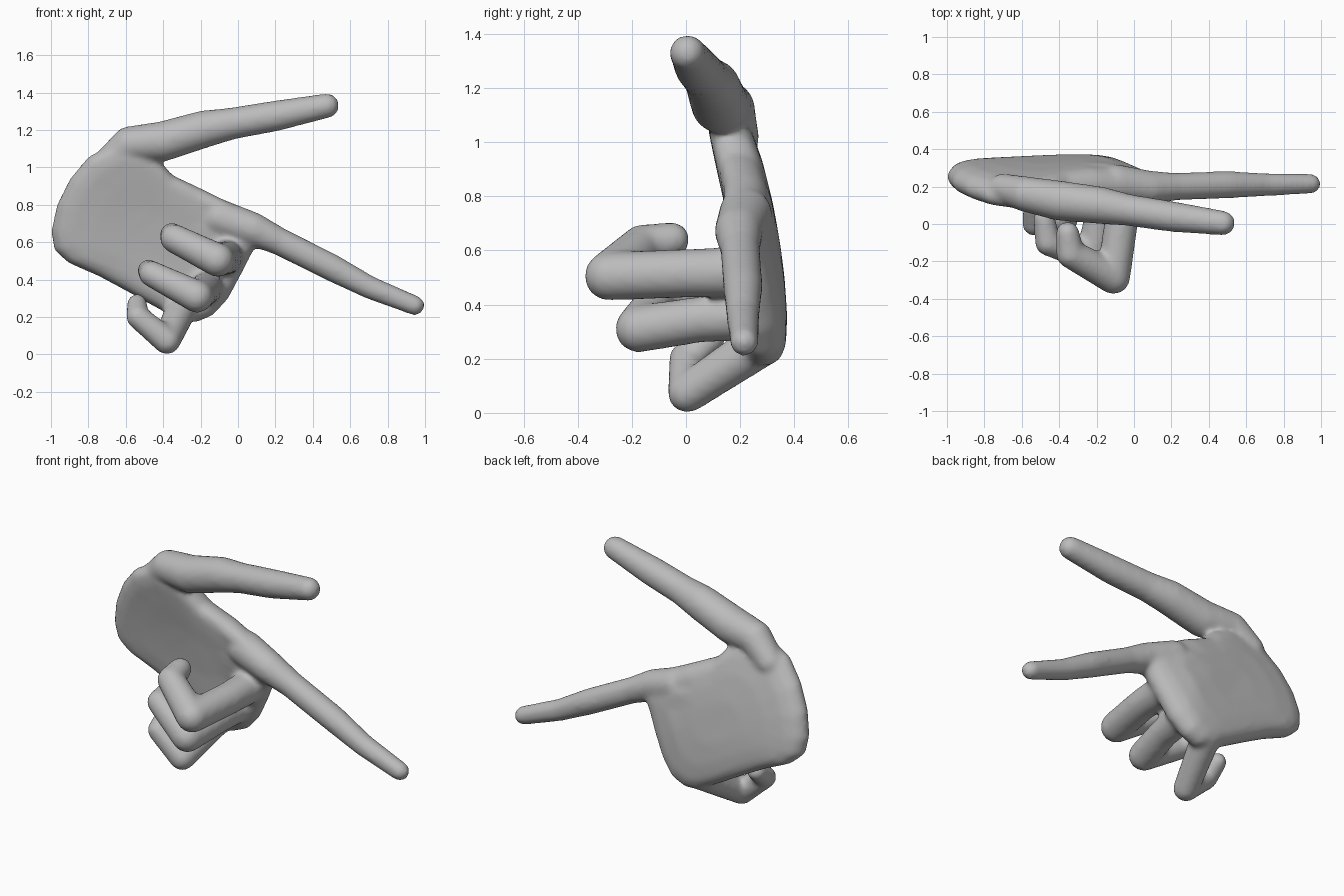
import bpy, bmesh
from mathutils import Vector, Matrix

cube = bpy.data.objects.get("Cube")
if cube:
    bpy.data.objects.remove(cube)

grey = bpy.data.materials.new("plain grey")
grey.use_nodes = True
COLOUR = (0.5, 0.5, 0.5, 1)
grey.diffuse_color = COLOUR
grey.node_tree.nodes["Principled BSDF"].inputs["Base Color"].default_value = COLOUR


def make_object(name, bm):
    bmesh.ops.recalc_face_normals(bm, faces=bm.faces)
    mesh = bpy.data.meshes.new(name)
    bm.to_mesh(mesh)
    bm.free()
    mesh.materials.append(grey)
    obj = bpy.data.objects.new(name, mesh)
    bpy.context.collection.objects.link(obj)
    return obj


def finger(name, joints):
    """Chain of tapered bones with round joints; each joint is x, y, z, radius."""
    bm = bmesh.new()
    for x, y, z, r in joints:
        bmesh.ops.create_uvsphere(bm, u_segments=32, v_segments=20, radius=r,
                                  matrix=Matrix.Translation((x, y, z)))
    for a, b in zip(joints, joints[1:]):
        p, q = Vector(a[:3]), Vector(b[:3])
        turn = (q - p).to_track_quat('Z', 'Y').to_matrix().to_4x4()
        bmesh.ops.create_cone(bm, cap_ends=True, segments=32, radius1=a[3], radius2=b[3],
                              depth=(q - p).length,
                              matrix=Matrix.Translation((p + q) / 2) @ turn)
    return make_object(name, bm)


def palm(outline):
    """Pillow-edged slab following the outline, curved backwards towards the bottom."""
    def depth(x, z):
        return 0.29 - 0.18 * max(0, z - 0.2) ** 2 - 0.22 * max(0, x + 0.15)

    bm = bmesh.new()
    cx = sum(x for x, z in outline) / len(outline)
    cz = sum(z for x, z in outline) / len(outline)
    half = [(0.3, 0.09), (0.6, 0.088), (0.82, 0.08), (0.93, 0.062), (0.985, 0.03)]
    layers = [(s, -t) for s, t in half] + [(1, 0)] + [(s, t) for s, t in reversed(half)]
    rings = []
    for scale, offset in layers:
        ring = []
        for x, z in outline:
            px, pz = cx + (x - cx) * scale, cz + (z - cz) * scale
            ring.append(bm.verts.new((px, depth(px, pz) + offset, pz)))
        rings.append(ring)
    n = len(outline)
    for low, high in zip(rings, rings[1:]):
        for i in range(n):
            j = (i + 1) % n
            bm.faces.new((low[i], low[j], high[j], high[i]))
    bm.faces.new(rings[0])
    bm.faces.new(rings[-1])
    return make_object("palm", bm)


# Palm and back of the hand
hand = palm([(-1.0, 0.66), (-0.985, 0.56), (-0.91, 0.49), (-0.75, 0.42), (-0.6, 0.34),
             (-0.42, 0.24), (-0.3, 0.18), (-0.22, 0.17), (-0.13, 0.21), (-0.05, 0.3),
             (0.02, 0.43), (0.08, 0.55), (0.13, 0.62), (0.1, 0.73), (0, 0.79),
             (-0.18, 0.88), (-0.35, 0.96), (-0.42, 1.04), (-0.52, 1.11), (-0.65, 1.13),
             (-0.8, 1.06), (-0.9, 0.94), (-0.97, 0.8)])

# Straight thumb and pointing finger, then the three curled fingers
fingers = [
    finger("thumb", [(-0.7, 0.19, 1.02, 0.08), (-0.58, 0.16, 1.125, 0.095),
                     (-0.4, 0.125, 1.14, 0.107), (-0.18, 0.1, 1.205, 0.1),
                     (-0.03, 0.075, 1.235, 0.085), (0.2, 0.04, 1.275, 0.082),
                     (0.475, 0.005, 1.33, 0.066)]),
    finger("index_finger", [(-0.1, 0.22, 0.73, 0.1), (0.08, 0.195, 0.67, 0.09),
                            (0.22, 0.2, 0.605, 0.074), (0.5, 0.21, 0.465, 0.073),
                            (0.7, 0.21, 0.36, 0.062), (0.945, 0.215, 0.262, 0.053)]),
    finger("middle_finger", [(-0.06, 0.22, 0.52, 0.095), (-0.07, 0, 0.515, 0.09),
                             (-0.11, -0.285, 0.505, 0.09), (-0.34, -0.16, 0.62, 0.077),
                             (-0.355, -0.05, 0.64, 0.064)]),
    finger("ring_finger", [(-0.16, 0.26, 0.36, 0.09), (-0.18, 0.05, 0.345, 0.085),
                           (-0.22, -0.175, 0.31, 0.087), (-0.46, -0.1, 0.43, 0.07),
                           (-0.48, 0.03, 0.45, 0.058)]),
    finger("little_finger", [(-0.3, 0.27, 0.25, 0.085), (-0.38, 0.005, 0.073, 0.073),
                             (-0.535, 0, 0.2, 0.063), (-0.54, 0.09, 0.27, 0.054)]),
]

# Fuse everything into one soft skin
bpy.ops.object.select_all(action='DESELECT')
for part in fingers + [hand]:
    part.select_set(True)
bpy.context.view_layer.objects.active = hand
bpy.ops.object.join()
hand.name = "pointing_hand"

remesh = hand.modifiers.new("fuse", 'REMESH')
remesh.mode = 'VOXEL'
remesh.voxel_size = 0.014
remesh.use_smooth_shade = True
soften = hand.modifiers.new("soften", 'SMOOTH')
soften.factor = 0.5
soften.iterations = 12
for modifier in ("fuse", "soften"):
    bpy.ops.object.modifier_apply(modifier=modifier)
bpy.ops.object.shade_smooth()
